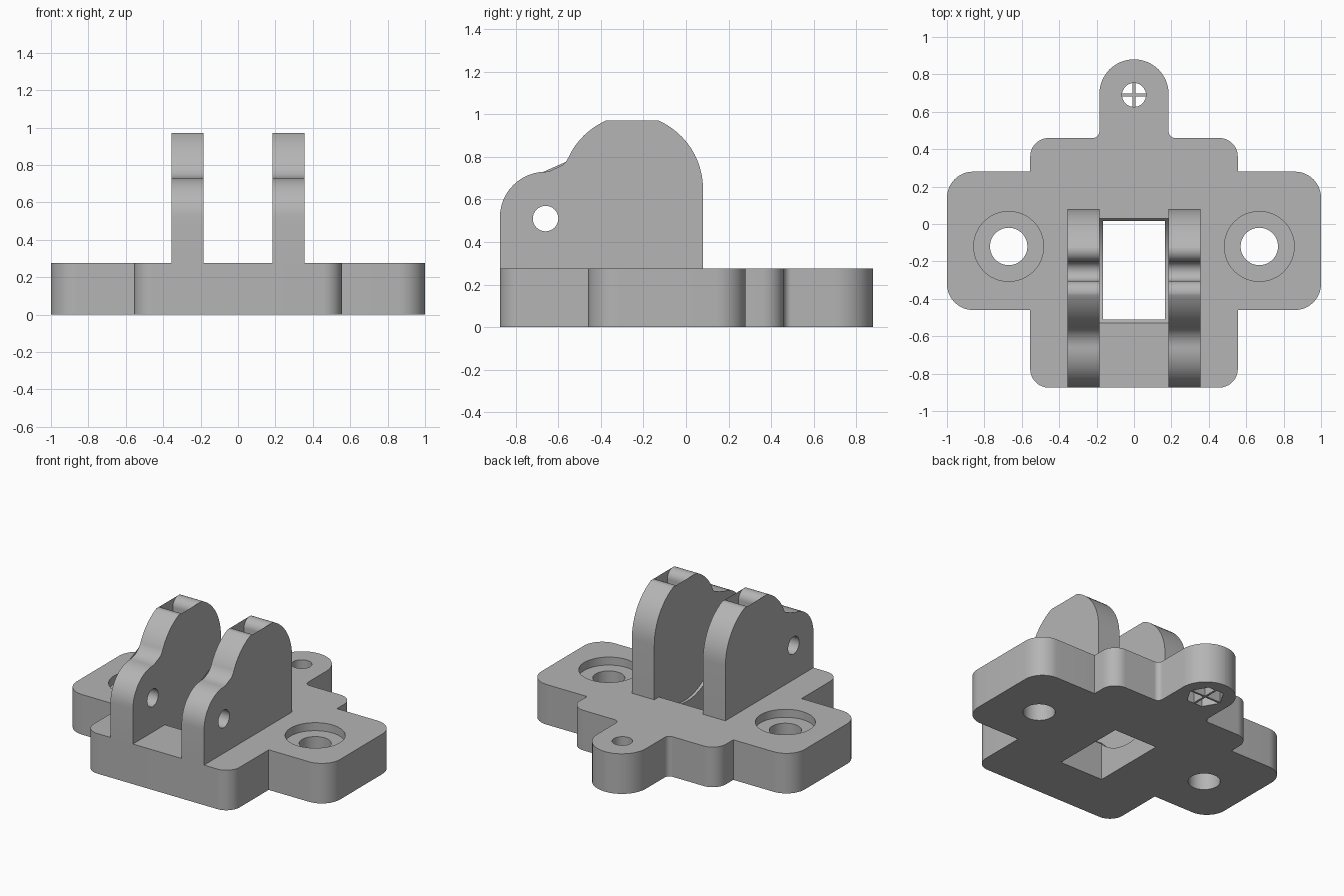
import bpy, bmesh
from math import cos, sin, radians, pi
from mathutils import Vector

if "Cube" in bpy.data.objects:
    bpy.data.objects.remove(bpy.data.objects["Cube"])

grey = bpy.data.materials.new("plain grey")
grey.use_nodes = True
tone = (0.46, 0.46, 0.46, 1)
grey.diffuse_color = tone
grey.node_tree.nodes["Principled BSDF"].inputs["Base Color"].default_value = tone


def arc(cx, cy, r, start, end, steps=12):
    angles = [radians(start + (end - start) * i / steps) for i in range(steps + 1)]
    return [(cx + r * cos(a), cy + r * sin(a)) for a in angles]


def circle(cx, cy, r, sides=48):
    return arc(cx, cy, r, 0, 360, sides)[:-1]


def box(x0, x1, y0, y1):
    return [(x0, y0), (x1, y0), (x1, y1), (x0, y1)]


def rounded(corners, steps=12):
    """Round the right-angled corners (x, y, radius) of an outline."""
    points = []
    for i, (x, y, r) in enumerate(corners):
        p = Vector((x, y))
        if r == 0:
            points.append((x, y))
            continue
        before = (Vector(corners[i - 1][:2]) - p).normalized()
        after = (Vector(corners[(i + 1) % len(corners)][:2]) - p).normalized()
        centre = p + r * (before + after)
        for k in range(steps + 1):
            a = pi / 2 * k / steps
            points.append(tuple(centre - r * (after * cos(a) + before * sin(a))))
    return points


def prism(name, outline, low, high, along="z"):
    """Extrude an outline along z, or a (y, z) outline along x."""
    place = (lambda a, b, c: (a, b, c)) if along == "z" else (lambda a, b, c: (c, a, b))
    bm = bmesh.new()
    face = bm.faces.new([bm.verts.new(place(a, b, low)) for a, b in outline])
    top = bmesh.ops.extrude_face_region(bm, geom=[face])["geom"]
    bmesh.ops.translate(bm, vec=place(0, 0, high - low),
                        verts=[v for v in top if isinstance(v, bmesh.types.BMVert)])
    bmesh.ops.recalc_face_normals(bm, faces=bm.faces)
    mesh = bpy.data.meshes.new(name)
    bm.to_mesh(mesh)
    bm.free()
    mesh.materials.append(grey)
    obj = bpy.data.objects.new(name, mesh)
    bpy.context.collection.objects.link(obj)
    return obj


def activate(obj):
    bpy.ops.object.select_all(action="DESELECT")
    obj.select_set(True)
    bpy.context.view_layer.objects.active = obj


def cut(obj, cutter):
    activate(obj)
    mod = obj.modifiers.new("cut", "BOOLEAN")
    mod.operation, mod.solver, mod.object = "DIFFERENCE", "EXACT", cutter
    bpy.ops.object.modifier_apply(modifier=mod.name)
    bpy.data.objects.remove(cutter)


def smooth(obj):
    activate(obj)
    bpy.ops.object.shade_smooth_by_angle(angle=radians(30))


# Base plate: stepped outline with side wings and a rear tab
TOP = 0.275
half = [(0.555, -0.875, 0.1), (0.555, -0.46, 0), (1, -0.46, 0.14), (1, 0.28, 0.14),
        (0.555, 0.28, 0), (0.555, 0.46, 0.1), (0.185, 0.46, 0.035), (0.185, 0.88, 0.184)]
base = prism("base_plate", rounded(half + [(-x, y, r) for x, y, r in reversed(half)]), 0, TOP)

# Counterbored screw holes in the wings
for x in (-0.67, 0.67):
    cut(base, prism("bore", circle(x, -0.12, 0.1), -0.1, 0.5))
    cut(base, prism("counterbore", circle(x, -0.12, 0.187), TOP - 0.055, 0.5))

# Central window and the round clearance groove above it
cut(base, prism("window", box(-0.165, 0.165, -0.51, 0.015), -0.1, 0.5))
cut(base, prism("groove", circle(-0.25, 0.51, 0.365, 96), -0.185, 0.185, "x"))

# Rear tab hole with a hexagonal nut pocket underneath
TAB_Y, POCKET = 0.69, 0.1
cut(base, prism("tab_bore", circle(0, TAB_Y, 0.064, 32), -0.1, 0.5))
cut(base, prism("nut_pocket", circle(0, TAB_Y, 0.12, 6), -0.1, POCKET))
smooth(base)

# Thin crossed support ribs in the nut pocket
prism("pocket_rib_across", box(-0.115, 0.115, TAB_Y - 0.007, TAB_Y + 0.007), 0.001, POCKET)
prism("pocket_rib_along", box(-0.007, 0.007, TAB_Y - 0.103, TAB_Y + 0.103), 0.002, POCKET)

# Two upright arms with a round shoulder, open slot and pivot hole
profile = ([(-0.875, TOP)]
           + arc(-0.66, 0.515, 0.215, 180, 90)
           + arc(-0.66, 0.85, 0.12, -89, -25, 8)
           + arc(-0.235, 0.65, 0.35, 154, 114)
           + arc(-0.365, 0.91, 0.06, 112, 0)
           + arc(-0.2525, 0.51, 0.0525, 180, 360)
           + arc(-0.14, 0.91, 0.06, 180, 68)
           + arc(-0.27, 0.65, 0.35, 66, 0)
           + [(0.08, TOP)])
for side, low, high in (("left", 0.185, 0.355), ("right", -0.355, -0.185)):
    arm = prism(side + "_arm", profile, low, high, "x")
    cut(arm, prism("pivot_hole", circle(-0.66, 0.51, 0.06, 32), low - 0.1, high + 0.1, "x"))
    smooth(arm)
